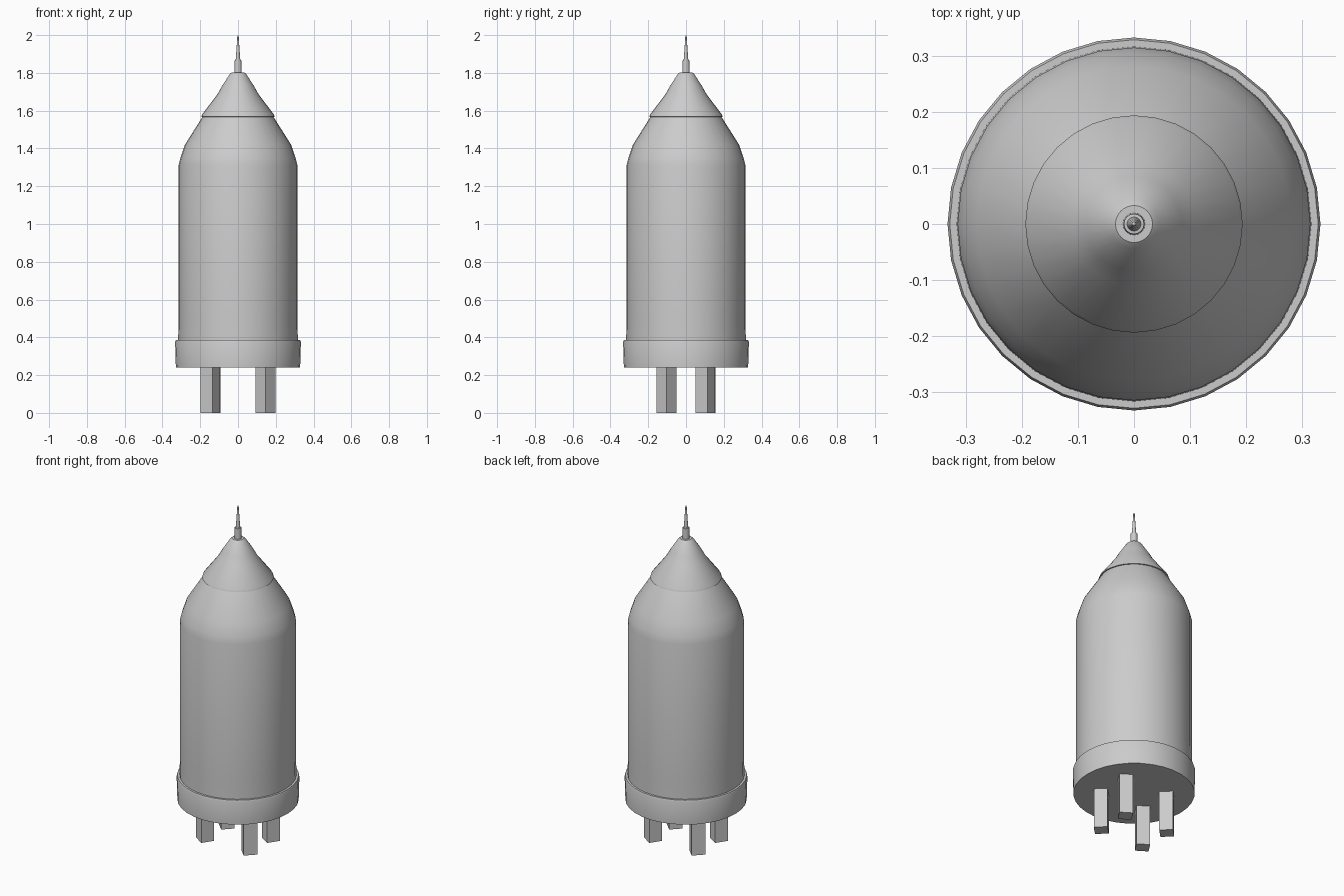
import bpy, bmesh, math

if "Cube" in bpy.data.objects:
    bpy.data.objects.remove(bpy.data.objects["Cube"])

SIDES = 32


def finish(name, bm, angle):
    bmesh.ops.remove_doubles(bm, verts=bm.verts, dist=1e-5)
    bmesh.ops.recalc_face_normals(bm, faces=bm.faces)
    mesh = bpy.data.meshes.new(name)
    bm.to_mesh(mesh)
    bm.free()
    ob = bpy.data.objects.new(name, mesh)
    bpy.context.collection.objects.link(ob)
    bpy.ops.object.select_all(action='DESELECT')
    ob.select_set(True)
    bpy.context.view_layer.objects.active = ob
    bpy.ops.object.shade_smooth_by_angle(angle=math.radians(angle))
    return ob


def lathe(name, profile, sides=SIDES, angle=35):
    """Spin (radius, height) points around z."""
    bm = bmesh.new()
    verts = [bm.verts.new((r, 0, z)) for r, z in profile]
    edges = [bm.edges.new(pair) for pair in zip(verts, verts[1:])]
    bmesh.ops.spin(bm, geom=verts + edges, cent=(0, 0, 0), axis=(0, 0, 1),
                   angle=math.tau, steps=sides, use_duplicate=False)
    return finish(name, bm, angle)


# Base ring with closed underside
lathe("base_ring", [(0, 0.24), (0.329, 0.24), (0.333, 0.375),
                    (0.329, 0.386), (0.3, 0.386)])

# Main hull with tapered shoulder
lathe("hull", [(0.317, 0.37), (0.315, 0.5), (0.315, 1.31), (0.305, 1.35),
               (0.281, 1.42), (0.188, 1.567)])

# Nose cone with a small lip at its base
lathe("nose_cone", [(0.18, 1.566), (0.194, 1.568), (0.19, 1.58), (0.11, 1.685),
                    (0.085, 1.73), (0.044, 1.793), (0.033, 1.803), (0, 1.803)])

# Antenna socket and needle
lathe("antenna_socket", [(0.02, 1.79), (0.018, 1.865), (0, 1.868)], 16)
lathe("antenna_needle", [(0.013, 1.86), (0.009, 1.91), (0.004, 1.99), (0, 2.0)], 16)

# Four square thruster legs under the base
for sx in (-1, 1):
    for sy in (-1, 1):
        turn = 12 if sx == sy else 0
        bm = bmesh.new()
        bmesh.ops.create_cone(bm, cap_ends=True, segments=4, radius1=0.053,
                              radius2=0.053, depth=0.25)
        leg = finish("thruster_leg", bm, 30)
        leg.location = (sx * 0.146, sy * 0.102, 0.125)
        leg.rotation_euler.z = math.radians(turn)
